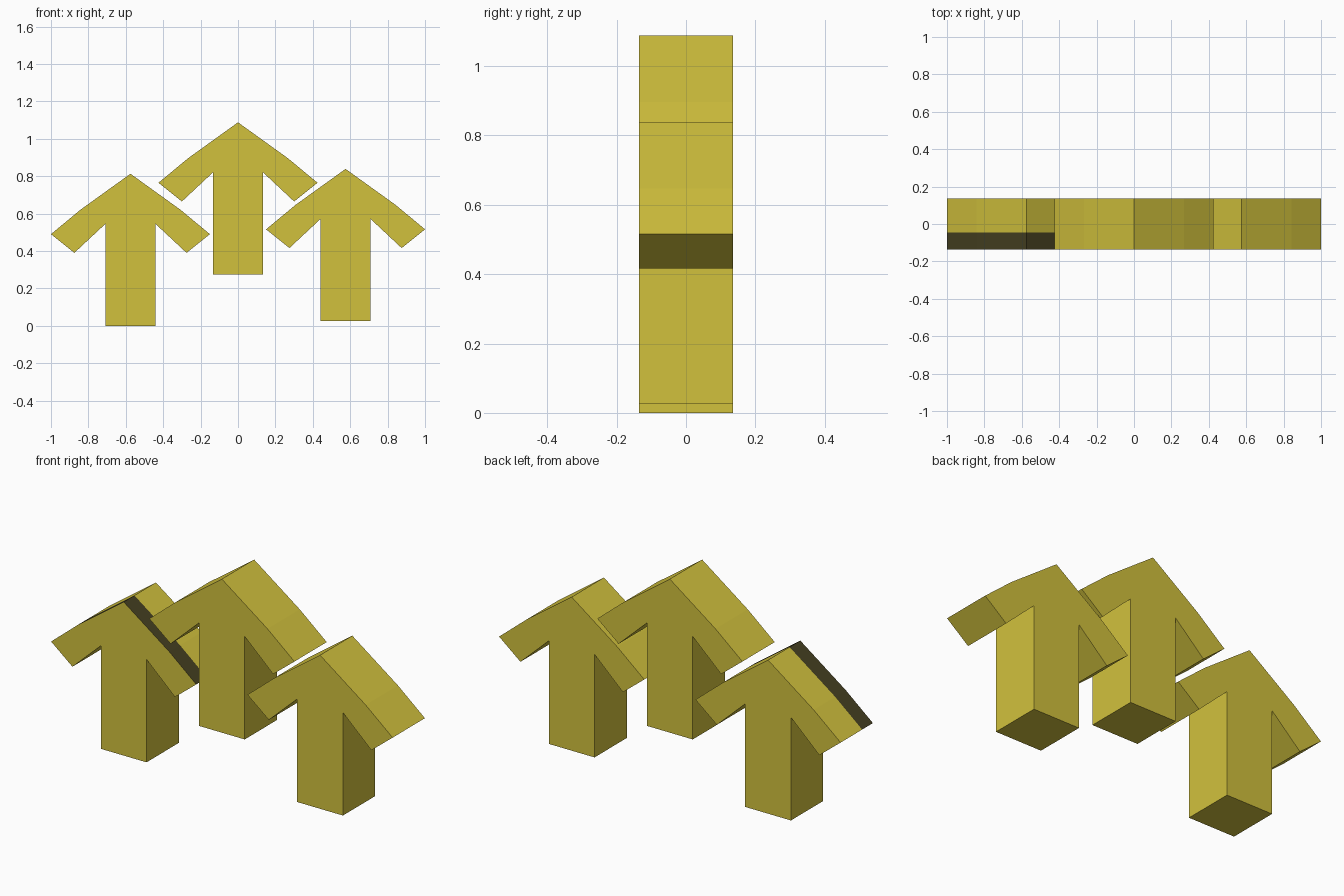
import bpy, bmesh

if "Cube" in bpy.data.objects:
    bpy.data.objects.remove(bpy.data.objects["Cube"])

DEPTH = 0.135          # half thickness along y
STRIPE_Y = -0.045      # rear edge of the dark stripe


def material(name, color):
    m = bpy.data.materials.new(name)
    m.diffuse_color = (*color, 1.0)
    m.use_nodes = True
    m.node_tree.nodes["Principled BSDF"].inputs["Base Color"].default_value = m.diffuse_color
    return m


yellow = material("mustard_yellow", (0.64, 0.535, 0.046))
dark = material("dark_olive", (0.060, 0.051, 0.015))

# Right half of the arrow outline (x, z), from the foot up to just before the apex
HALF = [(0.134, 0.0), (0.134, 0.545), (0.30, 0.39), (0.425, 0.49), (0.267, 0.621)]
OUTLINE = HALF + [(0.0, 0.813)] + [(-x, z) for x, z in reversed(HALF)]


def arrow(name, x0, z0, striped=False):
    bm = bmesh.new()
    # Extruded arrow profile
    face = bm.faces.new([bm.verts.new((x, -DEPTH, z)) for x, z in OUTLINE])
    ext = bmesh.ops.extrude_face_region(bm, geom=[face])
    moved = [v for v in ext["geom"] if isinstance(v, bmesh.types.BMVert)]
    bmesh.ops.translate(bm, verts=moved, vec=(0, 2 * DEPTH, 0))
    bmesh.ops.recalc_face_normals(bm, faces=bm.faces)
    # Dark stripe along the front edge of the sloped top faces
    if striped:
        bmesh.ops.bisect_plane(bm, geom=bm.verts[:] + bm.edges[:] + bm.faces[:],
                               plane_co=(0, STRIPE_Y, 0), plane_no=(0, 1, 0))
        bm.normal_update()
        for f in bm.faces:
            if f.normal.z > 0.3 and f.calc_center_median().y < STRIPE_Y:
                f.material_index = 1
    mesh = bpy.data.meshes.new(name)
    bm.to_mesh(mesh)
    bm.free()
    mesh.materials.append(yellow)
    mesh.materials.append(dark)
    obj = bpy.data.objects.new(name, mesh)
    obj.location = (x0, 0, z0)
    bpy.context.collection.objects.link(obj)
    return obj


arrow("left_arrow", -0.575, 0.0, striped=True)
arrow("middle_arrow", 0.0, 0.275)
arrow("right_arrow", 0.575, 0.026)
